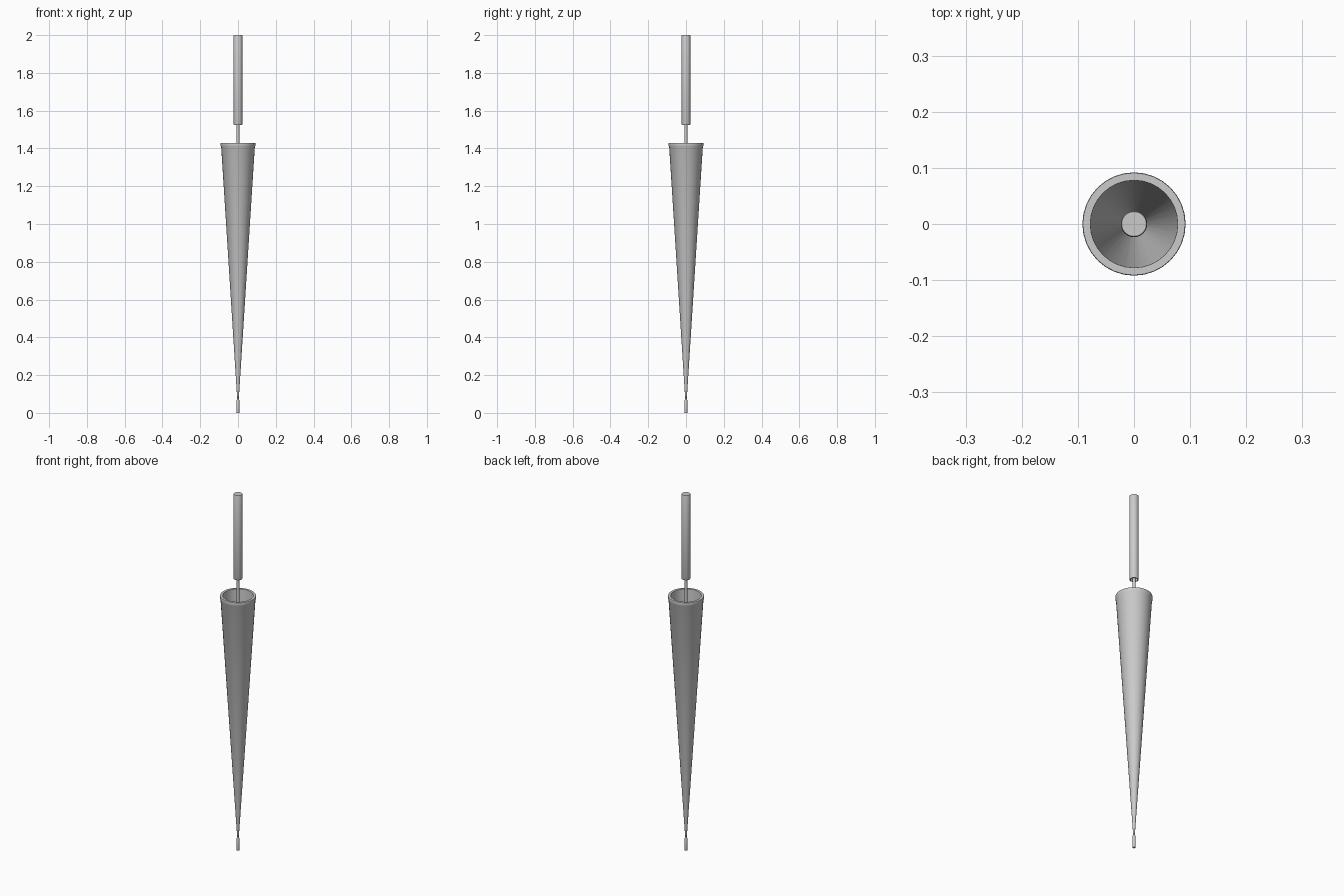
import bpy, bmesh, math

if "Cube" in bpy.data.objects:
    bpy.data.objects.remove(bpy.data.objects["Cube"])


def lathe(name, profile, sides=32, closed=False):
    """Revolve an (r, z) profile about z; r = 0 points become poles."""
    bm = bmesh.new()
    rings = []
    for r, z in profile:
        if r == 0:
            rings.append([bm.verts.new((0, 0, z))] * sides)
        else:
            rings.append([bm.verts.new((r * math.cos(2 * math.pi * i / sides),
                                        r * math.sin(2 * math.pi * i / sides), z))
                          for i in range(sides)])
    pairs = list(zip(rings, rings[1:]))
    if closed:
        pairs.append((rings[-1], rings[0]))
    for a, b in pairs:
        for i in range(sides):
            j = (i + 1) % sides
            quad = list(dict.fromkeys((a[i], a[j], b[j], b[i])))
            bm.faces.new(quad)
    bmesh.ops.recalc_face_normals(bm, faces=bm.faces)
    mesh = bpy.data.meshes.new(name)
    bm.to_mesh(mesh)
    bm.free()
    obj = bpy.data.objects.new(name, mesh)
    bpy.context.collection.objects.link(obj)
    bpy.context.view_layer.objects.active = obj
    obj.select_set(True)
    bpy.ops.object.shade_smooth_by_angle(angle=math.radians(30))
    obj.select_set(False)
    return obj


# Furled canopy: hollow cone with a thin hem at the open top
lathe("canopy", [(0.004, 0.07), (0.089, 1.408), (0.092, 1.414), (0.092, 1.427),
                 (0.091, 1.43), (0.078, 1.43), (0.077, 1.405), (0.004, 0.12)],
      closed=True)

# Central shaft running from the tip into the handle
lathe("shaft", [(0, 0.04), (0.004, 0.04), (0.004, 0.2), (0.008, 0.24),
                (0.008, 1.56), (0, 1.56)], 16)

# Ferrule at the foot
lathe("ferrule", [(0, 0), (0.0065, 0), (0.0075, 0.004), (0.0075, 0.066),
                  (0.004, 0.076), (0, 0.076)], 16)

# Handle with a recessed underside around the shaft
lathe("handle", [(0, 1.56), (0.018, 1.55), (0.018, 1.525), (0.022, 1.525),
                 (0.0235, 1.529), (0.0235, 1.996), (0.022, 2.0), (0, 2.0)], 24)
